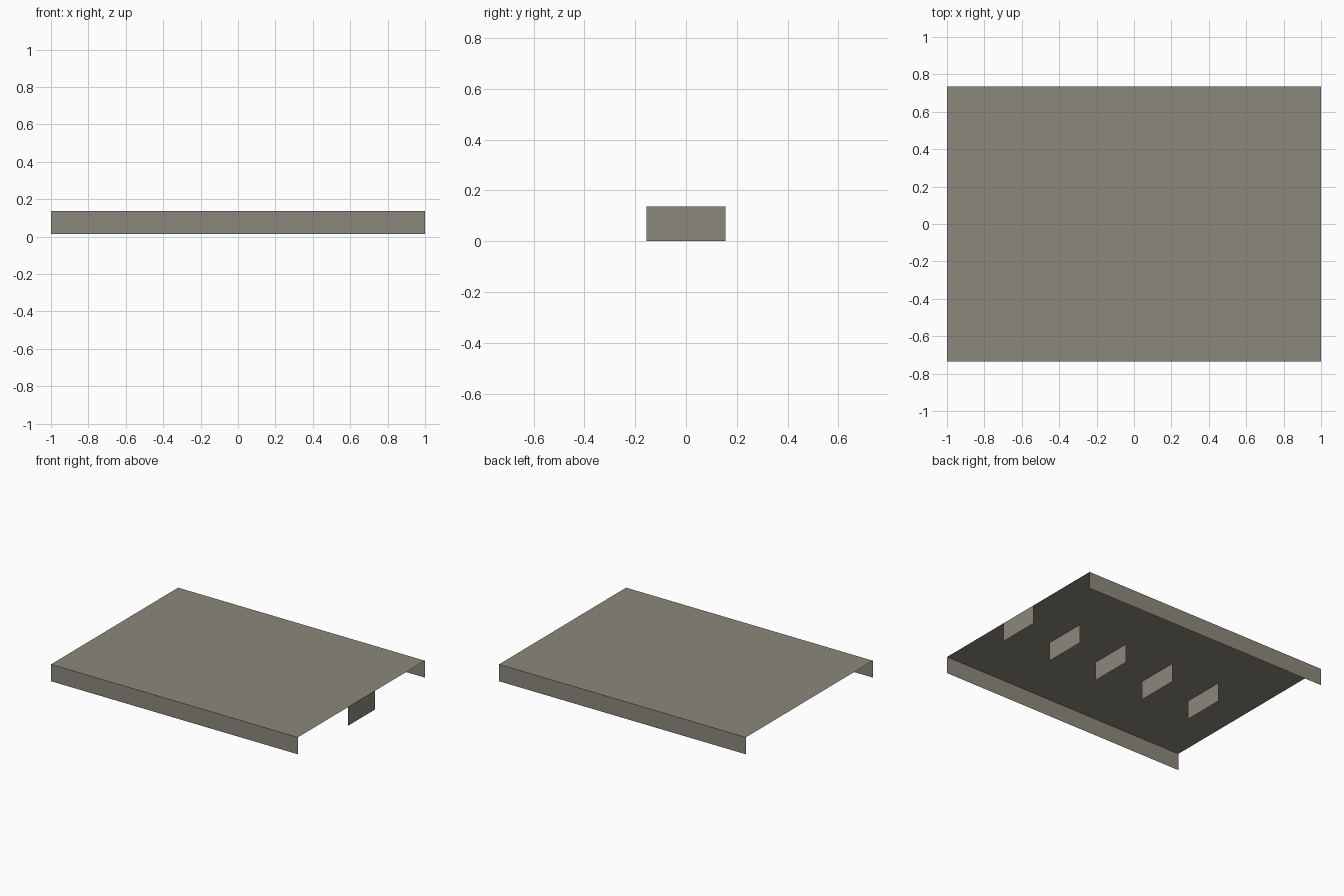
import bpy

if "Cube" in bpy.data.objects:
    bpy.data.objects.remove(bpy.data.objects["Cube"])

TOP = 0.137      # height of the deck
SKIRT = 0.013    # lower edge of the side skirts
HALF_X, HALF_Y = 1.0, 0.735

mat = bpy.data.materials.new("warm grey")
mat.diffuse_color = (0.26, 0.25, 0.20, 1)
mat.use_nodes = True
mat.node_tree.nodes["Principled BSDF"].inputs["Base Color"].default_value = mat.diffuse_color


def sheet(name, profile, sweep):
    """Thin sheet: a profile of points swept along a vector."""
    n = len(profile)
    verts = list(profile) + [tuple(a + b for a, b in zip(p, sweep)) for p in profile]
    faces = [(i, n + i, n + i + 1, i + 1) for i in range(n - 1)]
    mesh = bpy.data.meshes.new(name)
    mesh.from_pydata(verts, [], faces)
    mesh.materials.append(mat)
    obj = bpy.data.objects.new(name, mesh)
    bpy.context.collection.objects.link(obj)
    return obj


# Deck with folded-down skirts along the front and back
sheet("deck_with_skirts",
      [(-HALF_X, -HALF_Y, SKIRT), (-HALF_X, -HALF_Y, TOP),
       (-HALF_X, HALF_Y, TOP), (-HALF_X, HALF_Y, SKIRT)],
      (2 * HALF_X, 0, 0))

# Row of five support plates under the deck, one flush with the right edge
for i in range(5):
    x = 1.0 - 0.4 * i
    sheet(f"support_plate_{i + 1}",
          [(x, -0.156, 0), (x, -0.156, TOP)], (0, 0.312, 0))

# Make outer faces point up/outwards and plates face right
for obj in bpy.context.collection.objects:
    for poly in obj.data.polygons:
        n, c = poly.normal, poly.center
        if obj.name.startswith("support"):
            wrong = n.x < 0
        else:
            wrong = n.z < -0.5 or n.y * c.y < -0.1
        if wrong:
            poly.flip()
    obj.data.update()
